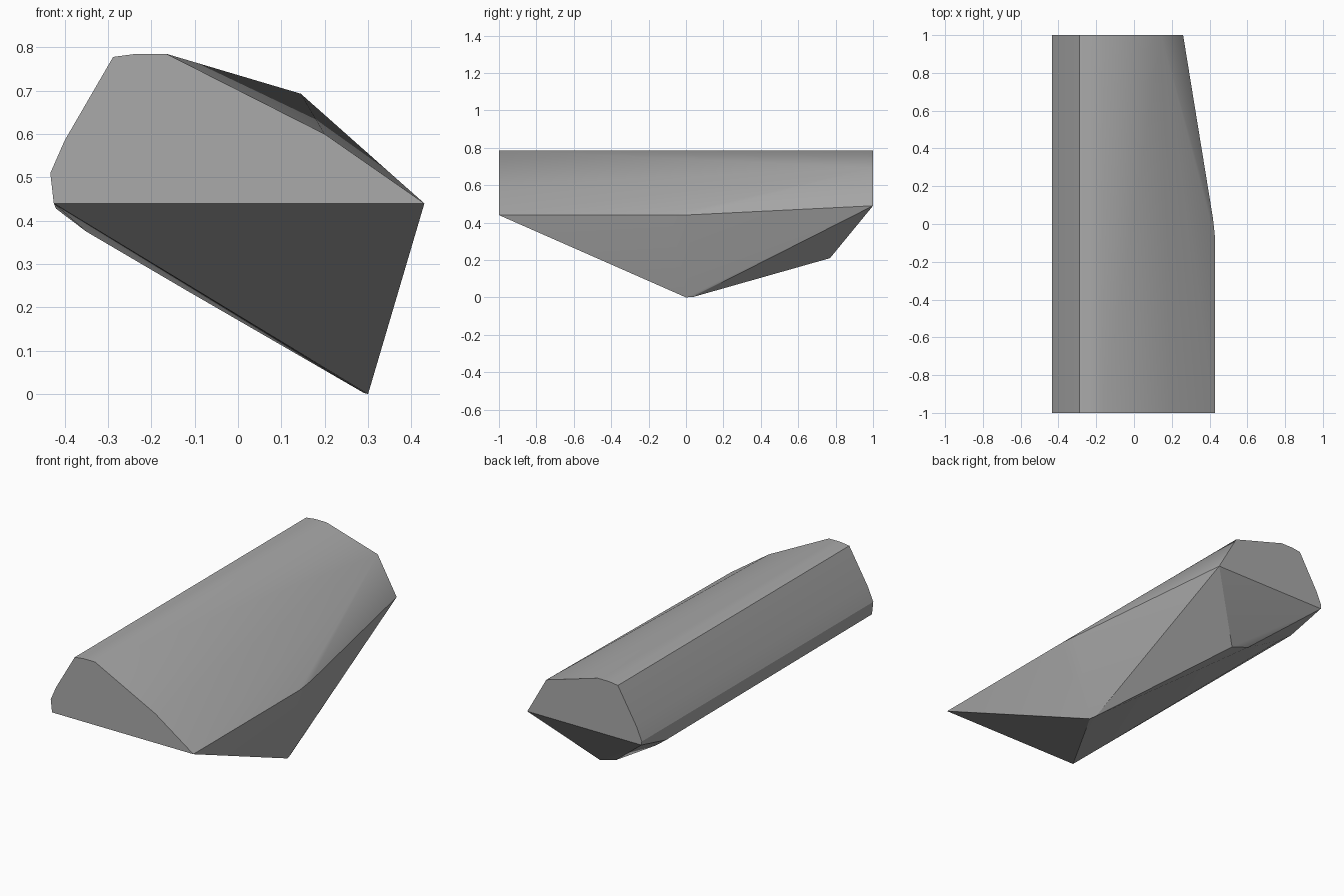
import bpy
import bmesh
import math

cube = bpy.data.objects.get("Cube")
if cube:
    bpy.data.objects.remove(cube, do_unlink=True)

# One grey stone colour
stone = bpy.data.materials.new("grey_stone")
stone.use_nodes = True
grey = (0.4, 0.4, 0.4, 1)
stone.diffuse_color = grey
stone.node_tree.nodes["Principled BSDF"].inputs["Base Color"].default_value = grey

# Crown profile shared by both ends (x, z)
crown = [(-0.433, 0.51), (-0.40, 0.585), (-0.288, 0.778),
         (-0.235, 0.785), (-0.165, 0.785)]
front_end = crown + [(0.2, 0.6), (0.43, 0.44), (-0.425, 0.44)]
back_end = crown + [(0.145, 0.693), (0.26, 0.49), (-0.43, 0.49)]

# Corners along the side edge and the faceted underside
side_corners = [(0.43, -0.08, 0.44), (0.418, 0.03, 0.442)]
keel_corners = [(0.3, 0, 0), (0.29, 0.04, 0.003), (-0.02, 0.77, 0.21),
                (-0.12, 0.78, 0.24), (-0.35, 0.76, 0.375), (-0.42, 0.77, 0.428)]

# Wrap the corners in a solid faceted block
bm = bmesh.new()
corners = [(x, -1, z) for x, z in front_end] + [(x, 1, z) for x, z in back_end]
for co in corners + side_corners + keel_corners:
    bm.verts.new(co)
hull = bmesh.ops.convex_hull(bm, input=bm.verts[:])
loose = [v for v in bm.verts if not v.link_faces]
bmesh.ops.delete(bm, geom=loose, context='VERTS')
bmesh.ops.dissolve_limit(bm, angle_limit=math.radians(0.5),
                         verts=bm.verts[:], edges=bm.edges[:])
bmesh.ops.recalc_face_normals(bm, faces=bm.faces[:])

mesh = bpy.data.meshes.new("stone_block")
bm.to_mesh(mesh)
bm.free()
mesh.materials.append(stone)
block = bpy.data.objects.new("stone_block", mesh)
bpy.context.collection.objects.link(block)

# Soft facets with sharp ridges
bpy.ops.object.select_all(action='DESELECT')
block.select_set(True)
bpy.context.view_layer.objects.active = block
bpy.ops.object.shade_smooth_by_angle(angle=math.radians(30))
